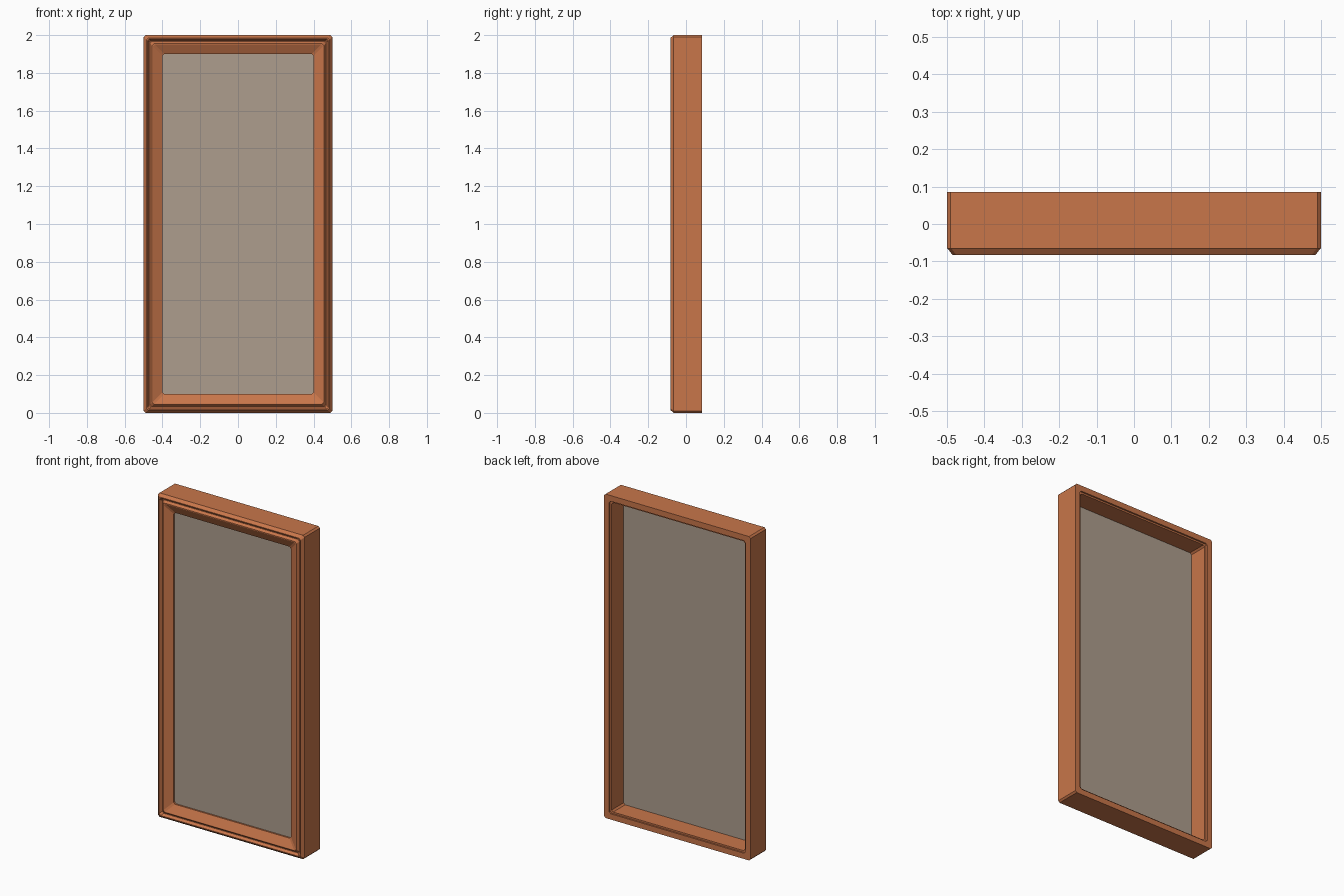
import bpy
import bmesh

cube = bpy.data.objects.get("Cube")
if cube:
    bpy.data.objects.remove(cube, do_unlink=True)

HALF_W, HALF_H = 0.5, 1.0
CORNER = 0.01


def make_material(name, color):
    mat = bpy.data.materials.new(name)
    mat.use_nodes = True
    mat.diffuse_color = (*color, 1)
    mat.node_tree.nodes["Principled BSDF"].inputs["Base Color"].default_value = (*color, 1)
    return mat


def rectangle(bm, inset, y):
    """Loop of vertices around an upright rectangle with clipped corners."""
    w, h, c = HALF_W - inset, HALF_H - inset, CORNER
    corners = [(w, h - c), (w - c, h), (c - w, h), (-w, h - c),
               (-w, c - h), (c - w, -h), (w - c, -h), (w, c - h)]
    return [bm.verts.new((x, y, z + HALF_H)) for x, z in corners]


def bridge(bm, a, b):
    for i in range(len(a)):
        j = (i + 1) % len(a)
        bm.faces.new((a[i], a[j], b[j], b[i]))


def finish(bm, name, mat):
    bmesh.ops.recalc_face_normals(bm, faces=bm.faces)
    mesh = bpy.data.meshes.new(name)
    bm.to_mesh(mesh)
    bm.free()
    mesh.materials.append(mat)
    obj = bpy.data.objects.new(name, mesh)
    bpy.context.collection.objects.link(obj)


wood = make_material("warm wood", (0.58, 0.18, 0.068))
panel_color = make_material("grey beige panel", (0.42, 0.34, 0.27))

# Frame moulding: cross-section as (inset from outer edge, y)
profile = [
    (0, 0.085), (0, -0.065), (0.003, -0.067),      # outer side
    (0.015, -0.083), (0.02, -0.083),               # outer ridge
    (0.03, -0.067), (0.034, -0.067),               # groove
    (0.045, -0.081), (0.05, -0.081),               # inner ridge
    (0.097, -0.057), (0.1, -0.056), (0.1, -0.046), # sloped lip
    (0.045, -0.046), (0.045, 0.075),               # rebate behind the lip
    (0.035, 0.075), (0.035, 0.085),                # small step at the back
]
bm = bmesh.new()
loops = [rectangle(bm, inset, y) for inset, y in profile]
for k, loop in enumerate(loops):
    bridge(bm, loop, loops[(k + 1) % len(loops)])
finish(bm, "frame", wood)

# Thin panel held in the rebate
bm = bmesh.new()
front, back = rectangle(bm, 0.046, -0.0455), rectangle(bm, 0.046, -0.04)
bridge(bm, front, back)
bm.faces.new(front)
bm.faces.new(back)
finish(bm, "panel", panel_color)
